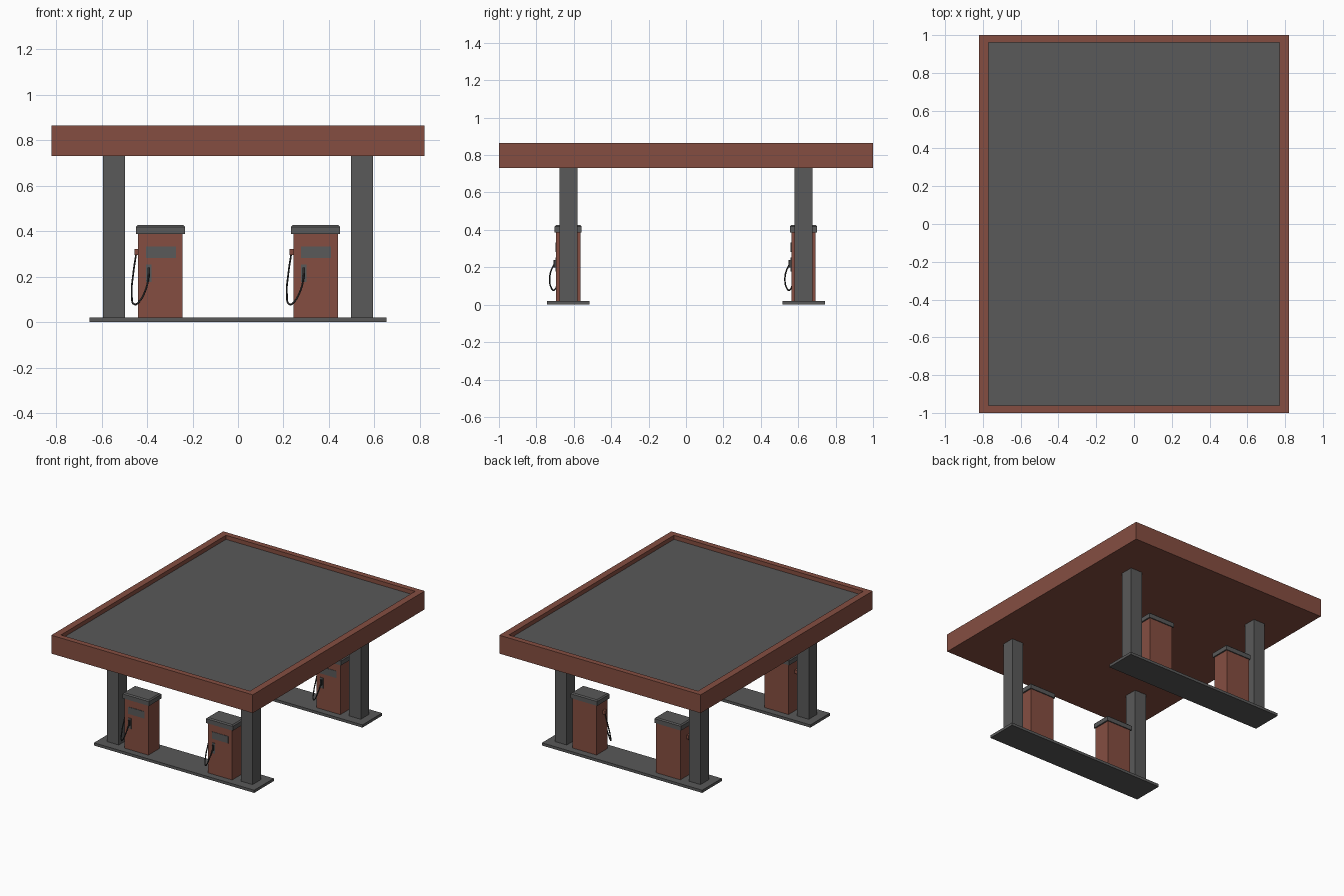
import bpy, bmesh
from mathutils import Vector

if "Cube" in bpy.data.objects:
    bpy.data.objects.remove(bpy.data.objects["Cube"])


def material(name, rgb):
    m = bpy.data.materials.new(name)
    m.diffuse_color = (*rgb, 1)
    m.use_nodes = True
    m.node_tree.nodes["Principled BSDF"].inputs["Base Color"].default_value = m.diffuse_color
    return m


RED = material("brick red", (0.235, 0.076, 0.053))
GREY = material("dark grey", (0.1, 0.1, 0.1))
BLACK = material("hose black", (0.03, 0.03, 0.03))


def add_mesh(name, bm, mats):
    me = bpy.data.meshes.new(name)
    bm.to_mesh(me)
    bm.free()
    for m in mats:
        me.materials.append(m)
    ob = bpy.data.objects.new(name, me)
    bpy.context.collection.objects.link(ob)
    return ob


def box(name, lo, hi, mat, top_bevel=0.0):
    bm = bmesh.new()
    bmesh.ops.create_cube(bm, size=1)
    lo, hi = Vector(lo), Vector(hi)
    for v in bm.verts:
        v.co = Vector([(lo[i] + hi[i]) / 2 + v.co[i] * (hi[i] - lo[i]) for i in range(3)])
    if top_bevel:
        edges = [e for e in bm.edges if all(v.co.z > hi.z - 1e-4 for v in e.verts)]
        bmesh.ops.bevel(bm, geom=edges, offset=top_bevel, segments=1, affect='EDGES')
    return add_mesh(name, bm, [mat])


def tube(name, pts, radius, mat, sides=2):
    cu = bpy.data.curves.new(name, 'CURVE')
    cu.dimensions = '3D'
    cu.bevel_depth = radius
    cu.bevel_resolution = sides
    cu.use_fill_caps = True
    cu.resolution_u = 6
    sp = cu.splines.new('BEZIER')
    sp.bezier_points.add(len(pts) - 1)
    for bp, p in zip(sp.bezier_points, pts):
        bp.co = p
        bp.handle_left_type = bp.handle_right_type = 'AUTO'
    tmp = bpy.data.objects.new(name + "_path", cu)
    bpy.context.collection.objects.link(tmp)
    bpy.context.view_layer.update()
    me = bpy.data.meshes.new_from_object(tmp.evaluated_get(bpy.context.evaluated_depsgraph_get()))
    bpy.data.objects.remove(tmp)
    me.materials.clear()
    me.materials.append(mat)
    for p in me.polygons:
        p.use_smooth = len(p.vertices) == 4
    ob = bpy.data.objects.new(name, me)
    bpy.context.collection.objects.link(ob)
    return ob


# Canopy with a recessed grey roof inside a red rim
bm = bmesh.new()
bmesh.ops.create_cube(bm, size=1)
for v in bm.verts:
    v.co = (v.co.x * 1.64, v.co.y * 2.0, 0.7975 + v.co.z * 0.135)
bm.normal_update()
top = max(bm.faces, key=lambda f: f.calc_center_median().z)
bmesh.ops.inset_region(bm, faces=[top], thickness=0.045)
for v in top.verts:
    v.co.x = 0.77 if v.co.x > 0 else -0.77
    v.co.y = 0.96 if v.co.y > 0 else -0.96
floor = bmesh.ops.extrude_discrete_faces(bm, faces=[top])['faces'][0]
floor.material_index = 1
for v in floor.verts:
    v.co.z -= 0.03
bmesh.ops.recalc_face_normals(bm, faces=bm.faces)
add_mesh("canopy", bm, [RED, GREY])


def pump(tag, cx, cy):
    def part(name, lo, hi, mat, bevel=0.0):
        off = Vector((cx, cy, 0))
        return box(name + tag, Vector(lo) + off, Vector(hi) + off, mat, bevel)

    # Cabinet, cap and display
    part("pump_body", (-0.098, -0.066, 0.02), (0.098, 0.064, 0.39), RED)
    part("pump_cap", (-0.108, -0.073, 0.387), (0.108, 0.071, 0.427), GREY, 0.008)
    part("pump_display", (-0.064, -0.069, 0.282), (0.068, -0.064, 0.333), GREY)
    # Nozzle cradle and side hose outlet
    part("nozzle_cradle", (-0.064, -0.070, 0.177), (-0.040, -0.064, 0.253), GREY)
    part("hose_outlet", (-0.115, -0.034, 0.295), (-0.097, -0.008, 0.321), RED)
    # Nozzle and drooping hose
    part("nozzle_grip", (-0.058, -0.080, 0.200), (-0.046, -0.068, 0.240), BLACK)
    path = [(-0.052, -0.076, 0.215), (-0.055, -0.093, 0.180), (-0.068, -0.100, 0.135),
            (-0.092, -0.092, 0.092), (-0.115, -0.076, 0.078), (-0.126, -0.056, 0.125),
            (-0.120, -0.036, 0.210), (-0.107, -0.021, 0.300)]
    tube("hose" + tag, [(x + cx, y + cy, z) for x, y, z in path], 0.004, BLACK)


# Two islands, each with two columns and two pumps
for row, cy in (("_front", -0.629), ("_back", 0.629)):
    box("island" + row, (-0.652, cy - 0.114, 0), (0.652, cy + 0.114, 0.02), GREY)
    for side, s in (("_left", -1), ("_right", 1)):
        cx = 0.545 * s
        box("column" + row + side, (cx - 0.048, cy - 0.048, 0.02),
            (cx + 0.048, cy + 0.048, 0.731), GREY)
        pump(row + side, 0.341 * s, cy)
